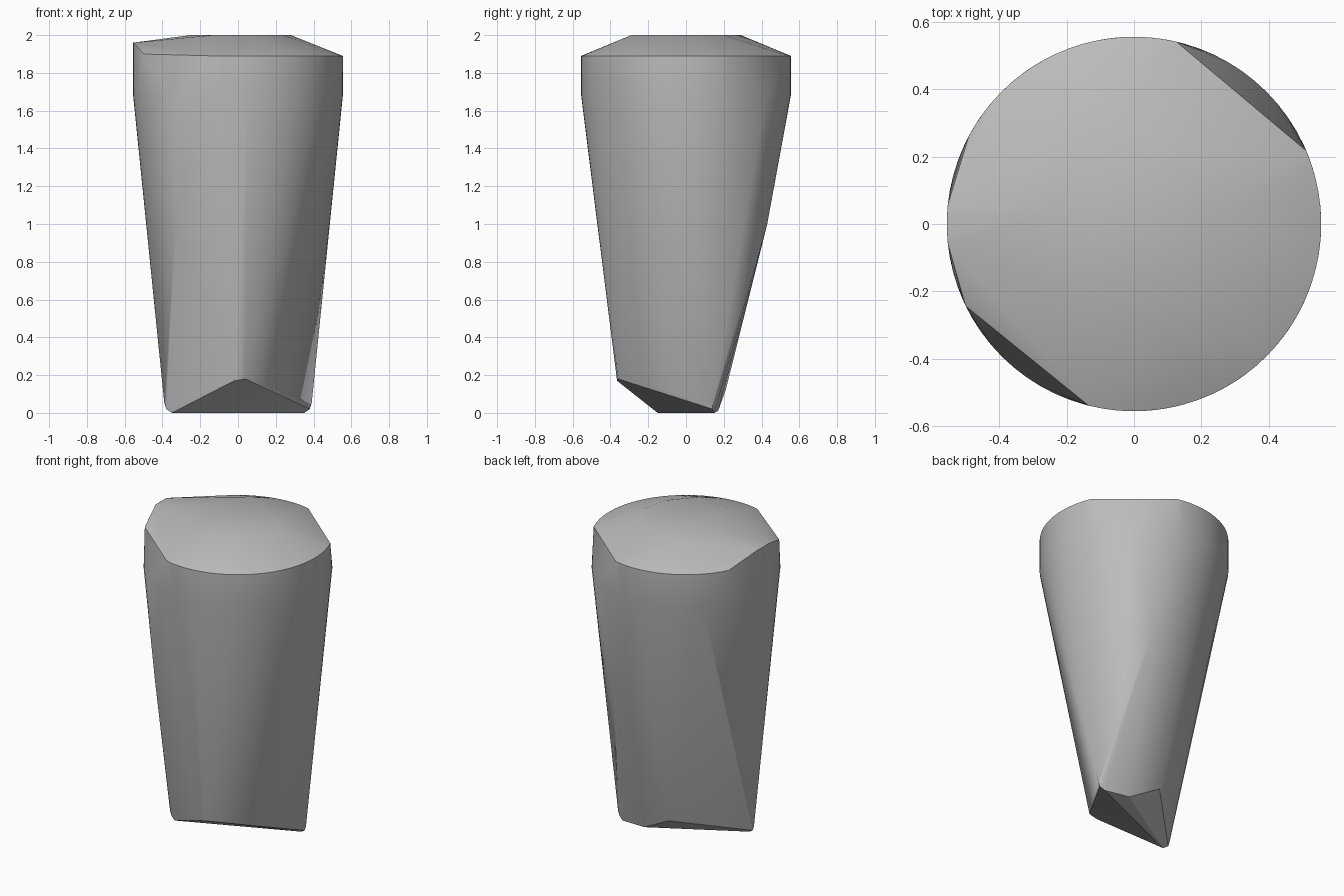
import bpy, bmesh
from math import radians, cos, sin

cube = bpy.data.objects.get("Cube")
if cube:
    bpy.data.objects.remove(cube, do_unlink=True)

RADIUS = 0.555


def arc(start, end, z, steps, radius=RADIUS):
    """Points along a horizontal arc, angles in degrees."""
    angles = [radians(start + (end - start) * i / steps) for i in range(steps + 1)]
    return [(radius * cos(a), radius * sin(a), z) for a in angles]


# Round collar: full lower ring, upper rim broken by two chipped corners
points = arc(0, 355, 1.68, 71)
points += arc(77, 152, 1.89, 18)
points += arc(256, 383, 1.89, 30)
points += arc(204, 206, 1.9, 1)

# Raised lip on one side of the rim
points += arc(174, 186, 1.96, 3)

# Irregular flat crown
points += [(0.28, 0.05, 2), (0.2, 0.2, 2), (-0.1, 0.29, 2), (-0.25, 0.03, 2),
           (-0.13, -0.25, 2), (0.1, -0.29, 2), (0.24, -0.13, 2)]

# Knuckles on the tapering flanks
points += [(0.22, 0.43, 1.0), (-0.33, -0.38, 1.0)]

# Chisel foot: front point, two softened side corners, back point
points += [(-0.02, -0.365, 0.17), (0.04, -0.36, 0.18), (-0.02, 0.21, 0.12)]
for s in (-1, 1):
    points += [(s * 0.39, s * 0.14, 0.05), (s * 0.38, s * 0.14, 0.02),
               (s * 0.35, s * 0.15, 0)]
points.append((0.18, 0.17, 0.01))

# Wrap the points in one convex skin
bm = bmesh.new()
for p in points:
    bm.verts.new(p)
hull = bmesh.ops.convex_hull(bm, input=bm.verts)
loose = [v for v in bm.verts if not v.link_faces]
bmesh.ops.delete(bm, geom=loose, context="VERTS")
bmesh.ops.dissolve_limit(bm, angle_limit=radians(0.5), verts=bm.verts, edges=bm.edges)
bmesh.ops.recalc_face_normals(bm, faces=bm.faces)
mesh = bpy.data.meshes.new("tapered_stone")
bm.to_mesh(mesh)
bm.free()
stone = bpy.data.objects.new("tapered_stone", mesh)
bpy.context.collection.objects.link(stone)

# Single grey stone colour
grey = bpy.data.materials.new("stone_grey")
grey.use_nodes = True
colour = (0.5, 0.5, 0.5, 1)
grey.diffuse_color = colour
grey.node_tree.nodes["Principled BSDF"].inputs["Base Color"].default_value = colour
mesh.materials.append(grey)

# Soft shading with crisp rim and foot edges
bpy.ops.object.select_all(action="DESELECT")
stone.select_set(True)
bpy.context.view_layer.objects.active = stone
bpy.ops.object.shade_smooth_by_angle(angle=radians(30))
